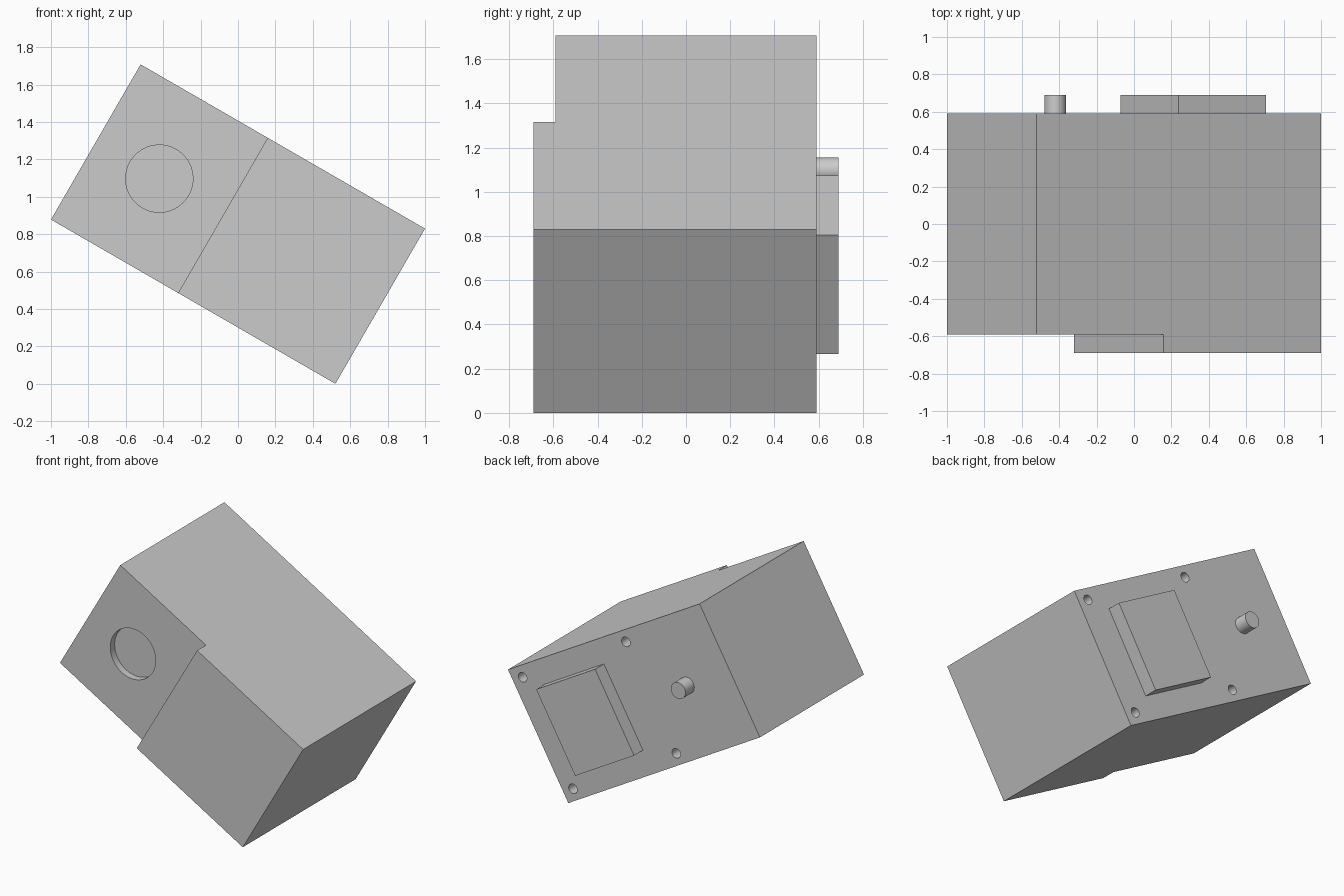
import bpy, bmesh
from math import radians
from mathutils import Matrix

if "Cube" in bpy.data.objects:
    bpy.data.objects.remove(bpy.data.objects["Cube"], do_unlink=True)

HALF_LEN, HALF_H = 0.878, 0.479      # housing half length and half thickness
BACK, STEP, FRONT = 0.59, -0.59, -0.69
TILT = Matrix.Translation((0, 0, 0.854)) @ Matrix.Rotation(radians(30), 4, 'Y')

grey = bpy.data.materials.new("plain grey")
grey.use_nodes = True
grey.diffuse_color = (0.6, 0.6, 0.6, 1)
grey.node_tree.nodes["Principled BSDF"].inputs["Base Color"].default_value = (0.6, 0.6, 0.6, 1)


def make(name, bm):
    """Turn a bmesh in the housing's own frame into a tilted object."""
    bmesh.ops.recalc_face_normals(bm, faces=bm.faces)
    mesh = bpy.data.meshes.new(name)
    bm.to_mesh(mesh)
    bm.free()
    mesh.materials.append(grey)
    obj = bpy.data.objects.new(name, mesh)
    bpy.context.collection.objects.link(obj)
    obj.matrix_world = TILT
    return obj


def prism(name, outline, half_h):
    """Extrude an x-y outline through the thickness."""
    bm = bmesh.new()
    face = bm.faces.new([bm.verts.new((x, y, -half_h)) for x, y in outline])
    top = bmesh.ops.extrude_face_region(bm, geom=[face])["geom"]
    verts = [g for g in top if isinstance(g, bmesh.types.BMVert)]
    bmesh.ops.translate(bm, verts=verts, vec=(0, 0, 2 * half_h))
    return make(name, bm)


def rod(name, x, z, radius, y0, y1, sides):
    """Cylinder running along y."""
    bm = bmesh.new()
    place = Matrix.Translation((x, (y0 + y1) / 2, z)) @ Matrix.Rotation(radians(90), 4, 'X')
    bmesh.ops.create_cone(bm, cap_ends=True, segments=sides, radius1=radius,
                          radius2=radius, depth=abs(y1 - y0), matrix=place)
    return make(name, bm)


def smooth(obj):
    bpy.ops.object.select_all(action='DESELECT')
    obj.select_set(True)
    bpy.context.view_layer.objects.active = obj
    bpy.ops.object.shade_smooth_by_angle(angle=radians(30))


# Housing with the raised front half
housing = prism("housing", [(-HALF_LEN, BACK), (-HALF_LEN, STEP), (-0.093, STEP),
                            (-0.093, FRONT), (HALF_LEN, FRONT), (HALF_LEN, BACK)], HALF_H)

# Round front recess and four screw holes in the back
cutters = [rod("recess_cutter", -0.486, 0, 0.18, STEP - 0.1, STEP + 0.05, 64)]
for x in (-0.157, 0.79):
    for z in (-0.4, 0.4):
        cutters.append(rod("screw_hole_cutter", x, z, 0.034, BACK - 0.15, BACK + 0.1, 32))

bpy.context.view_layer.objects.active = housing
for cutter in cutters:
    cutter.hide_render = True
    mod = housing.modifiers.new("cut", 'BOOLEAN')
    mod.operation, mod.solver, mod.object = 'DIFFERENCE', 'EXACT', cutter
    bpy.ops.object.modifier_apply(modifier=mod.name)
    bpy.data.objects.remove(cutter, do_unlink=True)
smooth(housing)

# Back cover block and locating pin
prism("back_block", [(0.0965, BACK), (0.6365, BACK), (0.6365, 0.69), (0.0965, 0.69)], 0.31)
smooth(rod("back_pin", -0.486, 0, 0.058, BACK, 0.69, 48))
